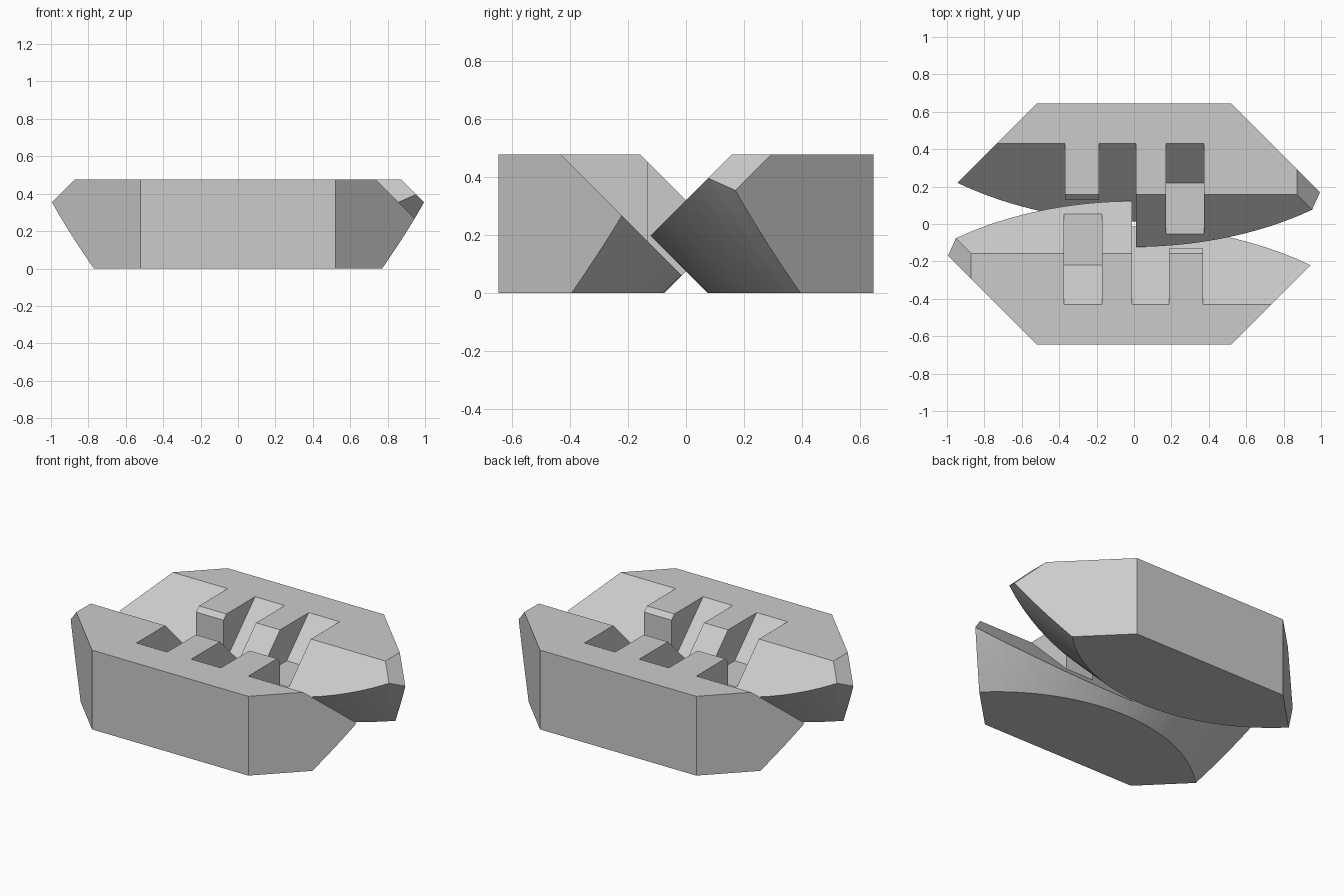
import bpy, bmesh, math
from mathutils import Vector

if "Cube" in bpy.data.objects:
    bpy.data.objects.remove(bpy.data.objects["Cube"])

H, BACK, SIDE = 0.477, 0.645, 1.165   # height, back wall, 45-degree side planes x + y = SIDE


def under_y(x, z):
    # curved, forward-leaning underside
    r = 1.09 + 0.95 * z - 0.8 * z * z
    return 0.075 - z + r - math.sqrt(max(r * r - x * x, 0))


def add_object(name, bm):
    bmesh.ops.recalc_face_normals(bm, faces=bm.faces)
    me = bpy.data.meshes.new(name)
    bm.to_mesh(me)
    bm.free()
    ob = bpy.data.objects.new(name, me)
    bpy.context.collection.objects.link(ob)
    return ob


def slice_off(bm, co, no):
    # cut away everything on the normal side and cap it
    geom = bm.verts[:] + bm.edges[:] + bm.faces[:]
    cut = bmesh.ops.bisect_plane(bm, geom=geom, dist=1e-6, plane_co=co, plane_no=no, clear_outer=True)
    edges = [e for e in cut['geom_cut'] if isinstance(e, bmesh.types.BMEdge)]
    bmesh.ops.holes_fill(bm, edges=edges, sides=0)


def prism(name, x0, x1, profile):
    # side-view (y, z) profile extruded along x
    bm = bmesh.new()
    a, b = [[bm.verts.new((x, y, z)) for y, z in profile] for x in (x0, x1)]
    n = len(profile)
    bm.faces.new(a)
    bm.faces.new(b[::-1])
    for i in range(n):
        j = (i + 1) % n
        bm.faces.new((a[i], b[i], b[j], a[j]))
    ob = add_object(name, bm)
    ob.hide_render = True
    return ob


# jaw body: stacked horizontal outlines
bm = bmesh.new()
LEVELS, SEGS = 12, 32
rings = []
for i in range(LEVELS + 1):
    z = H * i / LEVELS
    lo, hi = 0.3, 1.088
    for _ in range(40):
        mid = (lo + hi) / 2
        if under_y(mid, z) + mid < SIDE:
            lo = mid
        else:
            hi = mid
    pts = [(lo * (2 * k / SEGS - 1), 0) for k in range(SEGS + 1)]
    pts = [(x, under_y(x, z)) for x, _ in pts]
    pts += [(SIDE - BACK, BACK), (BACK - SIDE, BACK)]
    rings.append([bm.verts.new((x, y, z)) for x, y in pts])
n = len(rings[0])
for a, b in zip(rings, rings[1:]):
    for k in range(n):
        j = (k + 1) % n
        bm.faces.new((a[k], a[j], b[j], b[k]))
bm.faces.new(rings[0][::-1])
bm.faces.new(rings[-1])

# sloped upper front and corner chamfer
slice_off(bm, Vector((0, -0.32, 0)), Vector((0, -1, 1)))
slice_off(bm, Vector((1, 0, 0.348)), Vector((1, 0, 1)))
back = add_object("back_jaw", bm)

# recesses, tooth front and flat-floored notch
recess = [(-1, -0.953), (0.953, 1), (-1, 1)]
tooth = [(-1, -0.953), (0.13, 0.177), (0.13, 1), (-1, 1)]
notch = [(-1, 0.267), (0.22, 0.267), (0.953, 1), (-1, 1)]
cutters = [prism("recess_end_cutter", -2, -0.37, recess),
           prism("tooth_front_cutter", -0.38, -0.18, tooth),
           prism("recess_middle_cutter", -0.187, 0.01, recess),
           prism("notch_cutter", 0.17, 0.375, notch)]
for c in cutters:
    m = back.modifiers.new(c.name, 'BOOLEAN')
    m.operation, m.solver, m.object = 'DIFFERENCE', 'EXACT', c
mesh = bpy.data.meshes.new_from_object(back.evaluated_get(bpy.context.evaluated_depsgraph_get()))
back.modifiers.clear()
back.data = mesh
for c in cutters:
    bpy.data.objects.remove(c)

# front jaw: same part turned half way round
front = bpy.data.objects.new("front_jaw", mesh)
front.rotation_euler.z = math.pi
bpy.context.collection.objects.link(front)
